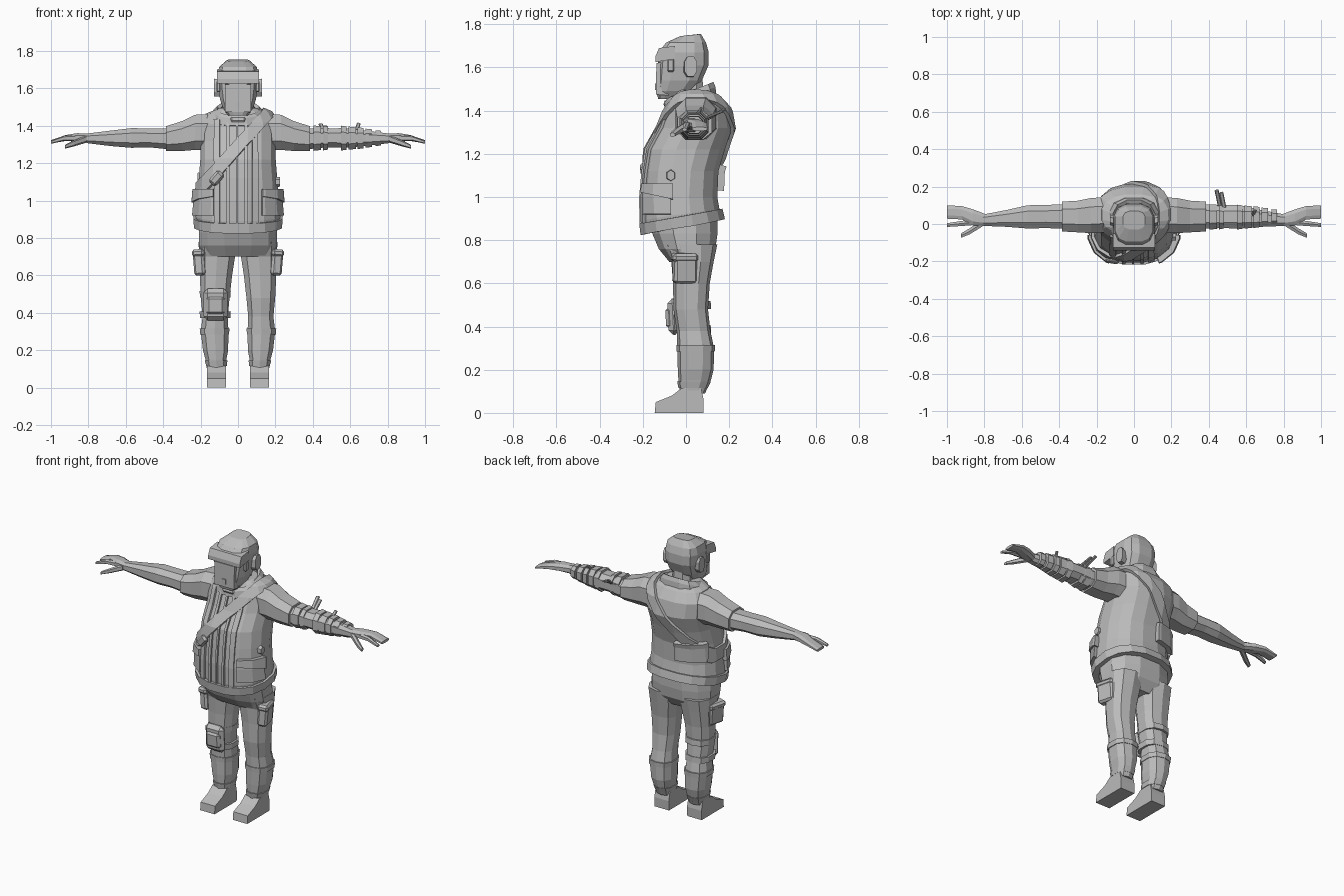
import bpy, bmesh, math
from mathutils import Vector

GREY = bpy.data.materials.new("plain grey")
GREY.diffuse_color = (0.5, 0.5, 0.5, 1)


def finish(name, bm):
    bm.normal_update()
    me = bpy.data.meshes.new(name)
    bm.to_mesh(me)
    bm.free()
    me.materials.append(GREY)
    ob = bpy.data.objects.new(name, me)
    bpy.context.collection.objects.link(ob)
    return ob


def loft_bm(rings, axis="z", n=10, power=0.8, side=1, grow=0, caps=True):
    """Rings are (position, centre1, centre2, radius1, radius2, tilt)."""
    bm = bmesh.new()
    loops = []
    for r in rings:
        p, c1, c2, r1, r2 = r[:5]
        tilt = r[5] if len(r) > 5 else 0
        loop = []
        for i in range(n):
            a = 2 * math.pi * (i + 0.5) / n
            ca, sa = math.cos(a), math.sin(a)
            u = c1 + (r1 + grow) * math.copysign(abs(ca) ** power, ca)
            v = c2 + (r2 + grow) * math.copysign(abs(sa) ** power, sa)
            w = p + tilt * sa
            co = (side * u, v, w) if axis == "z" else (side * w, u, v)
            loop.append(bm.verts.new(co))
        loops.append(loop)
    for a, b in zip(loops, loops[1:]):
        for i in range(n):
            j = (i + 1) % n
            bm.faces.new((a[i], a[j], b[j], b[i]))
    if caps:
        bm.faces.new(loops[0])
        bm.faces.new(loops[-1])
    bmesh.ops.recalc_face_normals(bm, faces=bm.faces)
    return bm


def loft(name, rings, **kw):
    return finish(name, loft_bm(rings, **kw))


def box(name, loc, size, rot=(0, 0, 0), bevel=0.012):
    bm = bmesh.new()
    bmesh.ops.create_cube(bm, size=1)
    bmesh.ops.scale(bm, vec=size, verts=bm.verts)
    ob = finish(name, bm)
    ob.location, ob.rotation_euler = loc, rot
    if bevel:
        m = ob.modifiers.new("bevel", "BEVEL")
        m.width, m.segments = bevel, 1
    return ob


def prism(name, profile, x0, x1):
    """Extrude a (y, z) outline from x0 to x1."""
    bm = bmesh.new()
    a = [bm.verts.new((x0, y, z)) for y, z in profile]
    b = [bm.verts.new((x1, y, z)) for y, z in profile]
    bm.faces.new(a)
    bm.faces.new(b)
    for i in range(len(a)):
        j = (i + 1) % len(a)
        bm.faces.new((a[i], a[j], b[j], b[i]))
    bmesh.ops.recalc_face_normals(bm, faces=bm.faces)
    return finish(name, bm)


TORSO = [(0.86, 0, -0.015, 0.225, 0.185, 0.035), (0.92, 0, -0.025, 0.23, 0.182, 0.03),
         (1.0, 0, -0.03, 0.222, 0.178), (1.12, 0, -0.022, 0.213, 0.175),
         (1.22, 0, 0.0, 0.205, 0.183), (1.32, 0, 0.045, 0.205, 0.172),
         (1.41, 0, 0.055, 0.21, 0.145), (1.465, 0, 0.05, 0.175, 0.11),
         (1.495, 0, 0.03, 0.10, 0.08)]


def wrap(name, planes, thick):
    """Raised patch of the jacket surface kept on the + side of every plane."""
    bm = loft_bm(TORSO, n=16, power=0.85, caps=False)
    for co, no in planes:
        bmesh.ops.bisect_plane(bm, geom=bm.verts[:] + bm.edges[:] + bm.faces[:],
                               plane_co=co, plane_no=no, clear_inner=True)
    ob = finish(name, bm)
    m = ob.modifiers.new("thickness", "SOLIDIFY")
    m.thickness, m.offset = thick, 1
    return ob


def span(axis, lo, hi):
    no = Vector([float(axis == k) for k in "xyz"])
    return [(no * lo, no), (no * hi, -no)]


# Jacket body, hem and front strips
loft("jacket", TORSO, n=16, power=0.85)
tilt = Vector((0, -0.18, 1)).normalized()
wrap("jacket_hem", [((0, 0, 0.915), -tilt)], 0.014)
for x0, x1 in ((-0.125, -0.095), (-0.06, -0.045), (-0.012, 0.0), (0.035, 0.05), (0.075, 0.105)):
    wrap("front_strip", span("x", x0, x1) + span("z", 0.84, 1.43) + span("y", -1, 0), 0.012)

# Shoulder strap crossing the chest and back
across = Vector((-0.42, 0, 0.37)).normalized()
mid = Vector((-0.035, 0, 1.245))
wrap("shoulder_strap", [(mid - across * 0.032, across), (mid + across * 0.032, -across),
                        ((0, 0, 1.0), (0, 0, 1))], 0.017)
box("strap_buckle", (-0.115, -0.195, 1.12), (0.05, 0.03, 0.08), (0.1, 0.72, 0))

# Jacket pockets and back pouch
for s in (1, -1):
    sx = sorted((s * 0.125, s * 0.3))
    wrap("jacket_pocket", span("x", *sx) + span("y", -0.19, -0.07) + span("z", 0.92, 1.02), 0.02)
    wrap("jacket_pocket_flap", span("x", *sx) + span("y", -0.195, -0.06)
         + [((0, -0.13, 1.005), (0, 0.25, 1)), ((0, 0, 1.06), (0, 0, -1))], 0.03)
loft("side_button", [(0.19, -0.07, 1.10, 0.025, 0.03), (0.225, -0.07, 1.10, 0.02, 0.025)],
     axis="x", n=6, power=1)
wrap("back_pouch", span("x", -0.19, -0.04) + span("y", 0, 0.4) + span("z", 1.03, 1.15), 0.03)

# Collar and neck
collar = loft("collar", [(1.43, 0, 0.02, 0.15, 0.125, 0.03), (1.475, 0, 0.02, 0.135, 0.12, 0.035),
                         (1.495, 0, 0.02, 0.115, 0.11, 0.04)], n=12, caps=False)
m = collar.modifiers.new("thickness", "SOLIDIFY")
m.thickness, m.offset = 0.02, -1
loft("neck", [(1.40, 0, 0.025, 0.07, 0.07), (1.55, 0, 0.015, 0.065, 0.065)], n=8)
box("collar_tab", (0, -0.085, 1.425), (0.09, 0.03, 0.05), (0.5, 0, 0))

# Head with brow, face plate and ears
loft("head", [(1.455, 0, -0.08, 0.055, 0.05), (1.49, 0, -0.055, 0.08, 0.085),
              (1.54, 0, -0.03, 0.098, 0.106), (1.61, 0, -0.013, 0.108, 0.12),
              (1.67, 0, -0.01, 0.112, 0.118), (1.715, 0, 0.0, 0.103, 0.095),
              (1.75, 0, 0.02, 0.06, 0.05, 0.006)], n=12, power=0.65)
prism("face_plate", [(-0.14, 1.475), (-0.137, 1.62), (-0.09, 1.63), (-0.08, 1.47)], -0.07, 0.07)
prism("brow_brim", [(-0.142, 1.625), (-0.142, 1.65), (-0.125, 1.69), (-0.05, 1.70), (-0.05, 1.64)],
      -0.112, 0.112)
box("mouth_mark", (0, -0.138, 1.51), (0.025, 0.012, 0.03), bevel=0)
for s in (1, -1):
    loft("ear", [(0.09, 0.015, 1.60, 0.03, 0.048), (0.128, 0.022, 1.605, 0.03, 0.05)],
         axis="x", n=8, side=s)
    box("temple_block", (s * 0.105, -0.07, 1.61), (0.02, 0.03, 0.06), bevel=0.005)

# Arms and hands
for s in (1, -1):
    loft("sleeve", [(0.14, 0.05, 1.365, 0.10, 0.105), (0.23, 0.045, 1.365, 0.10, 0.10),
                    (0.30, 0.04, 1.345, 0.09, 0.085), (0.385, 0.04, 1.332, 0.085, 0.07)],
         axis="x", n=8, side=s)
    loft("forearm", [(0.36, 0.04, 1.33, 0.07, 0.06), (0.47, 0.04, 1.335, 0.066, 0.054),
                     (0.57, 0.038, 1.335, 0.066, 0.056), (0.68, 0.03, 1.333, 0.048, 0.044),
                     (0.81, 0.02, 1.333, 0.032, 0.027)], axis="x", n=8, side=s)
    loft("palm_and_fingers", [(0.79, 0.02, 1.333, 0.033, 0.027), (0.86, 0.035, 1.338, 0.046, 0.024),
                              (0.92, 0.06, 1.335, 0.038, 0.017), (1.0, 0.064, 1.315, 0.038, 0.009)],
         axis="x", n=8, side=s)
    loft("index_finger", [(0.85, 0.01, 1.335, 0.017, 0.018), (0.93, 0.002, 1.333, 0.015, 0.014),
                          (1.0, -0.006, 1.312, 0.011, 0.008)], axis="x", n=6, side=s)
    loft("thumb", [(0.81, 0.005, 1.33, 0.02, 0.02), (0.88, -0.04, 1.305, 0.018, 0.016),
                   (0.925, -0.062, 1.288, 0.013, 0.01)], axis="x", n=6, side=s)

# Wrapped bands and spikes on one arm
for x, w, r in ((0.425, 0.04, 0.072), (0.468, 0.025, 0.07), (0.565, 0.03, 0.071), (0.61, 0.04, 0.066),
                (0.655, 0.03, 0.062), (0.70, 0.035, 0.054), (0.75, 0.03, 0.045)):
    loft("arm_band", [(x - w / 2, 0.037, 1.334, r, r), (x + w / 2, 0.037, 1.334, r * 0.93, r * 0.93)],
         axis="x", n=8, side=1)
for x, y, z, tilt_x in ((0.45, 0.14, 1.385, -1.05), (0.475, 0.125, 1.38, -1.2)):
    box("band_knot_end", (x, y, z), (0.022, 0.012, 0.10), (tilt_x, 0, 0.2), 0.004)
box("band_tail", (0.64, 0.06, 1.395), (0.02, 0.012, 0.05), (-0.6, 0.3, 0), 0.004)

# Hips and trousers
loft("hips", [(0.70, 0, 0.01, 0.19, 0.09), (0.76, 0, 0.005, 0.215, 0.135), (0.83, 0, -0.005, 0.215, 0.155),
              (0.90, 0, -0.01, 0.21, 0.16)], n=12)
LEG = [(0.09, 0.115, 0.03, 0.052, 0.058), (0.15, 0.118, 0.04, 0.058, 0.075),
       (0.20, 0.12, 0.045, 0.07, 0.083), (0.30, 0.125, 0.045, 0.077, 0.085),
       (0.38, 0.122, 0.035, 0.07, 0.078), (0.48, 0.122, 0.022, 0.08, 0.08),
       (0.60, 0.118, 0.025, 0.09, 0.085), (0.70, 0.112, 0.03, 0.10, 0.098),
       (0.78, 0.11, 0.02, 0.105, 0.125)]
for s in (1, -1):
    loft("trouser_leg", LEG, n=10, side=s)
    loft("trouser_cuff", [(0.115, 0.115, 0.033, 0.057, 0.068), (0.145, 0.117, 0.037, 0.063, 0.078)],
         n=10, side=s)
    loft("knee_fold", [(0.285, 0.125, 0.045, 0.08, 0.088), (0.315, 0.125, 0.045, 0.083, 0.09)],
         n=10, side=s)
    box("thigh_pocket", (s * 0.198, -0.005, 0.665), (0.06, 0.11, 0.13), (0, s * 0.08, s * 0.25))
    box("thigh_pocket_flap", (s * 0.202, -0.007, 0.72), (0.068, 0.12, 0.04), (0, s * 0.08, s * 0.25))
    prism("shoe", [(-0.145, 0), (0.08, 0), (0.082, 0.06), (0.07, 0.115), (-0.02, 0.115),
                   (-0.065, 0.08), (-0.14, 0.05)], s * 0.065, s * 0.167)

# Knee pad with straps on one leg
box("knee_pad", (-0.12, -0.058, 0.445), (0.13, 0.05, 0.17), (0.05, 0, 0), 0.022)
box("knee_pad_plate", (-0.12, -0.074, 0.44), (0.10, 0.04, 0.10), (0.05, 0, 0), 0.015)
for z in (0.39, 0.50):
    loft("knee_strap", [(z - 0.018, 0.122, 0.03, 0.084, 0.087), (z + 0.018, 0.122, 0.027, 0.087, 0.087)],
         n=10, side=-1)
